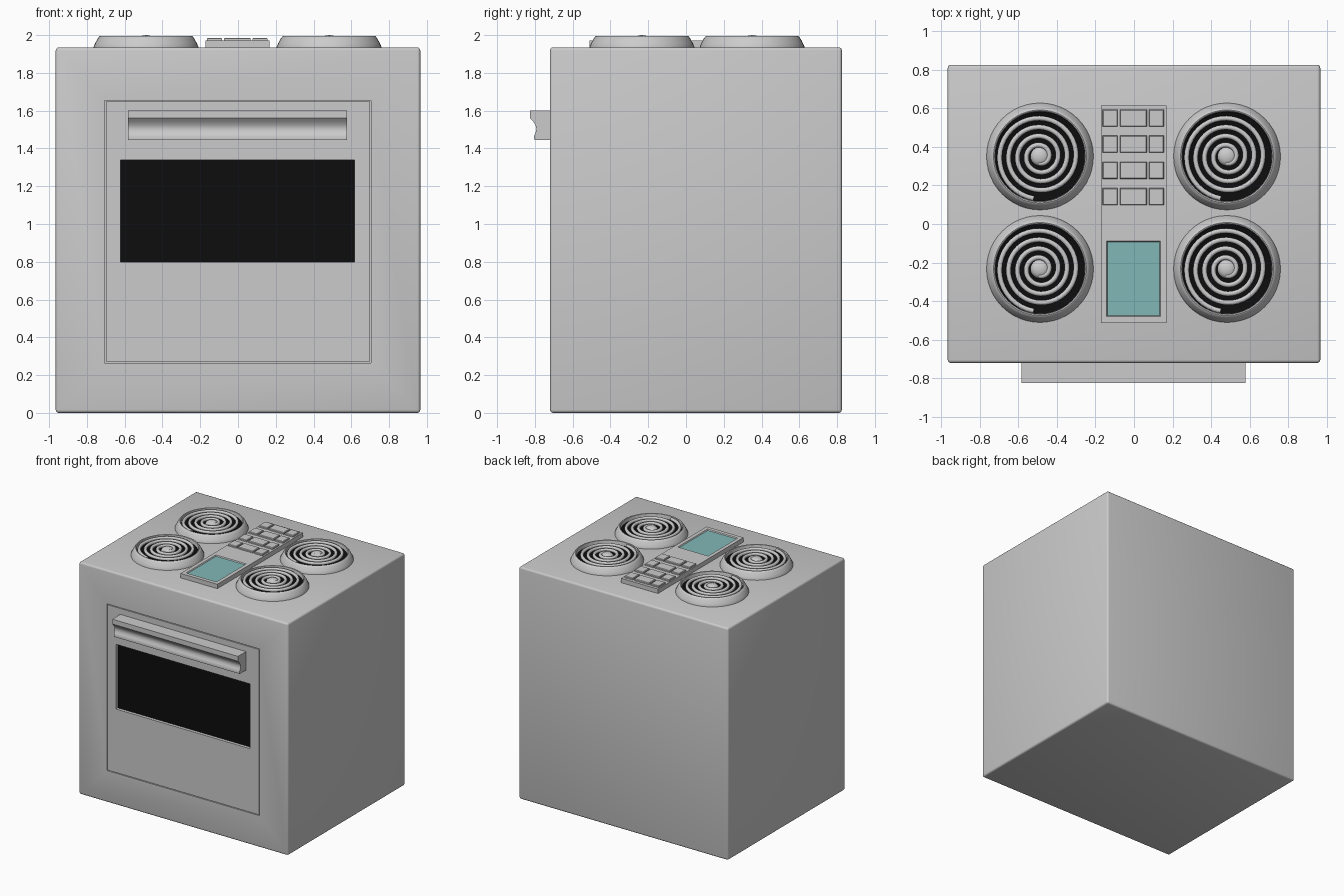
import bpy, bmesh, math
from mathutils import Matrix, Vector

if "Cube" in bpy.data.objects:
    bpy.data.objects.remove(bpy.data.objects["Cube"])

TOP = 1.935       # cooktop height
FRONT = -0.72     # front face of the body


def material(name, color):
    m = bpy.data.materials.new(name)
    m.diffuse_color = color
    m.use_nodes = True
    m.node_tree.nodes["Principled BSDF"].inputs["Base Color"].default_value = m.diffuse_color
    return m


BLACK = material("black", (0.004, 0.004, 0.004, 1))
TEAL = material("teal", (0.22, 0.48, 0.47, 1))


def finish(name, bm, angle=40, mats=()):
    bmesh.ops.recalc_face_normals(bm, faces=bm.faces)
    mesh = bpy.data.meshes.new(name)
    bm.to_mesh(mesh)
    bm.free()
    for m in mats:
        mesh.materials.append(m)
    ob = bpy.data.objects.new(name, mesh)
    bpy.context.collection.objects.link(ob)
    smooth(ob, angle)
    return ob


def smooth(ob, angle):
    bpy.ops.object.select_all(action='DESELECT')
    ob.select_set(True)
    bpy.context.view_layer.objects.active = ob
    bpy.ops.object.shade_smooth_by_angle(angle=math.radians(angle))


def add_box(bm, x0, x1, y0, y1, z0, z1):
    mat = (Matrix.Translation(((x0 + x1) / 2, (y0 + y1) / 2, (z0 + z1) / 2))
           @ Matrix.Diagonal((x1 - x0, y1 - y0, z1 - z0, 1)))
    return bmesh.ops.create_cube(bm, size=1, matrix=mat)['verts']


def inset_to(bm, face, rect, level, u, v, w):
    """Inset a rectangular face to an exact rectangle; u, v, w are axis indices."""
    bmesh.ops.inset_individual(bm, faces=[face], thickness=0.001)
    c = face.calc_center_median()
    a0, a1, b0, b1 = rect
    new = [(vt, vt.co[u] > c[u], vt.co[v] > c[v]) for vt in face.verts]
    for vt, hi_u, hi_v in new:
        vt.co[u] = a1 if hi_u else a0
        vt.co[v] = b1 if hi_v else b0
        vt.co[w] = level


# Body with rounded edges, grooved door and recessed window
bm = bmesh.new()
add_box(bm, -0.965, 0.965, FRONT, 0.825, 0, TOP)
bmesh.ops.bevel(bm, geom=bm.edges[:], offset=0.016, segments=3, profile=0.5, affect='EDGES')
front = min(bm.faces, key=lambda f: (round(f.calc_center_median().y, 4), -f.calc_area()))
door, g = (-0.706, 0.704, 0.265, 1.655), 0.006
inner = (door[0] + g, door[1] - g, door[2] + g, door[3] - g)
window = (-0.622, 0.617, 0.80, 1.34)
for rect, depth in ((door, 0), (door, 0.03), (inner, 0.03), (inner, 0), (window, 0), (window, 0.025)):
    inset_to(bm, front, rect, FRONT + depth, 0, 2, 1)
front.material_index = 1
grey = material("grey", (0.8, 0.8, 0.8, 1))
finish("oven_body", bm, 40, (grey, BLACK))

# Door handle: side profile with a concave front, extruded across x
profile = [(-0.715, 1.60), (-0.825, 1.60), (-0.825, 1.56)]
for i in range(1, 8):
    t = i / 8
    profile.append((-0.825 + 0.02 * t + 0.022 * math.sin(math.pi * t), 1.56 - 0.095 * t))
profile += [(-0.805, 1.465), (-0.803, 1.445), (-0.715, 1.445)]
bm = bmesh.new()
face = bm.faces.new([bm.verts.new((-0.582, y, z)) for y, z in profile])
ext = bmesh.ops.extrude_face_region(bm, geom=[face], use_keep_orig=True)['geom']
bmesh.ops.translate(bm, vec=(1.16, 0, 0), verts=[e for e in ext if isinstance(e, bmesh.types.BMVert)])
finish("door_handle", bm, 35)


def lathe(name, profile, mats=(), steps=48):
    bm = bmesh.new()
    vs = [bm.verts.new((r, 0, z)) for r, z in profile]
    es = [bm.edges.new(p) for p in zip(vs, vs[1:])]
    bmesh.ops.spin(bm, geom=vs + es, cent=(0, 0, 0), axis=(0, 0, 1),
                   angle=2 * math.pi, steps=steps)
    bmesh.ops.remove_doubles(bm, verts=bm.verts, dist=1e-5)
    return finish(name, bm, 45, mats)


# Burner parts: sloped rim, black bowl, spiral coil, centre cap
rim = lathe("burner_rim", [(0.277, -0.005), (0.277, 0.004), (0.269, 0.022), (0.256, 0.046),
                           (0.247, 0.058), (0.241, 0.061), (0.235, 0.058), (0.232, 0.045),
                           (0.231, 0.005)])
bowl = lathe("burner_bowl", [(0.232, 0.03), (0.20, 0.02), (0.10, 0.016), (0, 0.016)], (BLACK,))
cap = lathe("burner_cap", [(0.05, 0.012), (0.05, 0.035), (0.045, 0.049), (0.034, 0.058),
                           (0.018, 0.063), (0, 0.065)], (), 24)

curve = bpy.data.curves.new("burner_coil", 'CURVE')
curve.dimensions = '3D'
curve.bevel_depth = 0.013
curve.bevel_resolution = 2
curve.use_fill_caps = True
TURNS, N = 4, 160
sp = curve.splines.new('POLY')
sp.points.add(N)
for i in range(N + 1):
    t = i / N
    a = -math.pi / 2 - 0.15 + 2 * math.pi * TURNS * (t - 1)
    r = 0.035 + 0.185 * t
    sp.points[i].co = (r * math.cos(a), r * math.sin(a), 0.048, 1)
coil = bpy.data.objects.new("burner_coil", curve)
bpy.context.collection.objects.link(coil)
bpy.ops.object.select_all(action='DESELECT')
coil.select_set(True)
bpy.context.view_layer.objects.active = coil
bpy.ops.object.convert(target='MESH')
coil = bpy.context.view_layer.objects.active
smooth(coil, 50)

# Four burners from linked copies
spots = [(x, y) for x in (-0.487, 0.482) for y in (-0.233, 0.35)]
for part in (rim, bowl, cap, coil):
    for k, (x, y) in enumerate(spots):
        ob = part if k == 0 else part.copy()
        if k:
            bpy.context.collection.objects.link(ob)
        ob.location = (x, y, TOP)

# Control panel with a recessed teal screen
bm = bmesh.new()
add_box(bm, -0.172, 0.168, -0.512, 0.615, TOP - 0.005, 1.972)
bm.faces.ensure_lookup_table()
top = max(bm.faces, key=lambda f: f.calc_center_median().z)
screen = (-0.142, 0.137, -0.48, -0.088)
glass = (-0.137, 0.132, -0.475, -0.093)
for rect, z in ((screen, 1.972), (glass, 1.964)):
    inset_to(bm, top, rect, z, 0, 1, 2)
top.material_index = 1
finish("control_panel", bm, 30, (grey, TEAL))

# Button grid, four rows of three
bm = bmesh.new()
for y in (0.548, 0.414, 0.278, 0.142):
    for x0, x1 in ((-0.163, -0.085), (-0.073, 0.067), (0.077, 0.155)):
        add_box(bm, x0, x1, y - 0.044, y + 0.044, 1.968, 1.986)
bmesh.ops.bevel(bm, geom=[e for e in bm.edges if all(v.co.z > 1.98 for v in e.verts)],
                offset=0.004, segments=1, affect='EDGES')
finish("panel_buttons", bm, 30)
